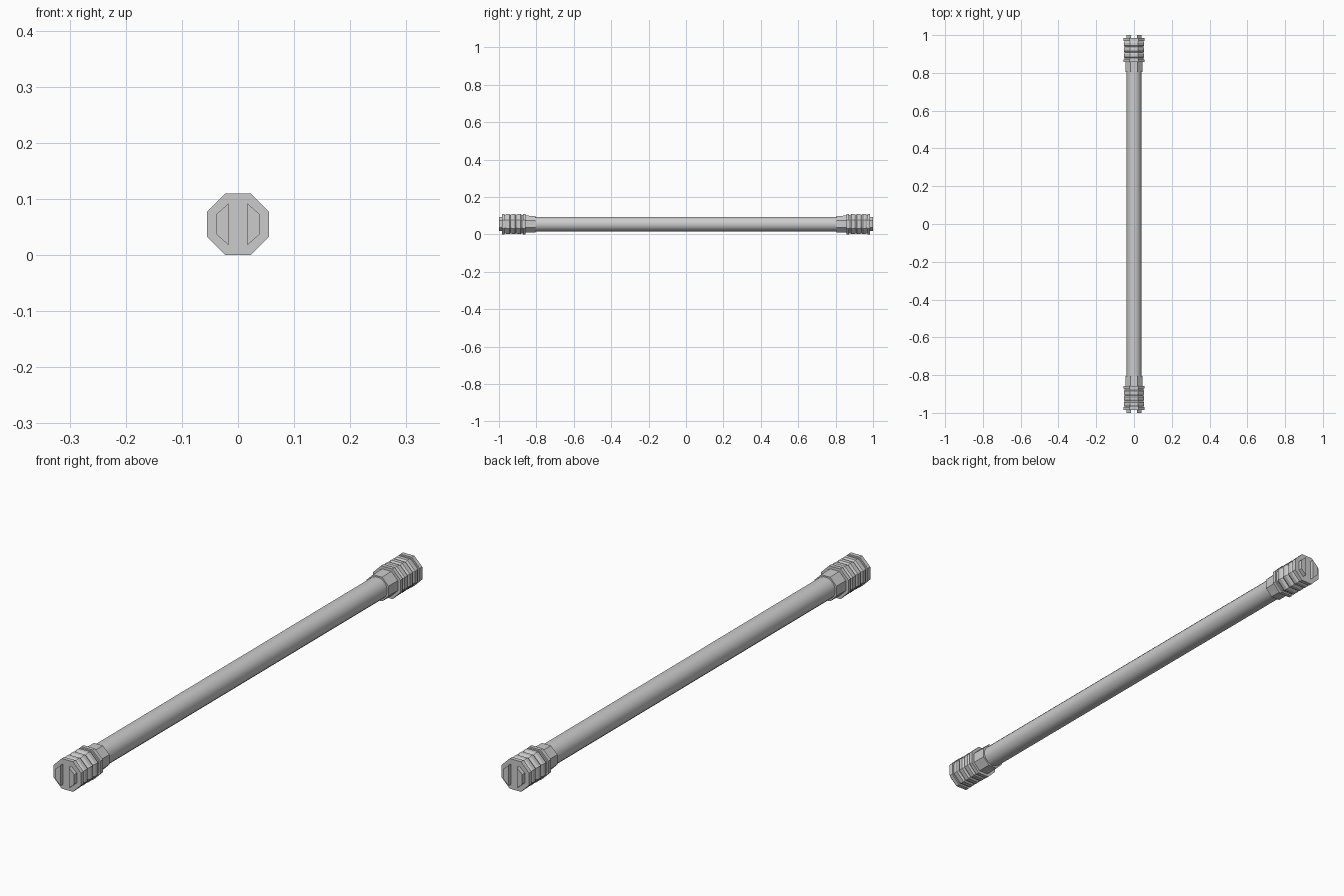
import bpy, bmesh, math

if "Cube" in bpy.data.objects:
    bpy.data.objects.remove(bpy.data.objects["Cube"])

ZC = 0.055  # height of the long axis


def finish(name, bm, mirror=()):
    bmesh.ops.recalc_face_normals(bm, faces=bm.faces)
    me = bpy.data.meshes.new(name)
    bm.to_mesh(me)
    bm.free()
    ob = bpy.data.objects.new(name, me)
    ob.location.z = ZC
    bpy.context.collection.objects.link(ob)
    if mirror:
        mod = ob.modifiers.new("Mirror", 'MIRROR')
        mod.use_axis = mirror
        mod.use_clip = False
        mod.use_mirror_merge = False
    return ob


def turned(name, profile, sides, mirror=()):
    """Spin (y, apothem) pairs around the y axis, flats on top and sides."""
    bm = bmesh.new()
    rings = []
    for y, ap in profile:
        r = ap / math.cos(math.pi / sides)
        angles = [2 * math.pi * (i + 0.5) / sides for i in range(sides)]
        rings.append([bm.verts.new((r * math.cos(a), y, r * math.sin(a))) for a in angles])
    for a, b in zip(rings, rings[1:]):
        for i in range(sides):
            j = (i + 1) % sides
            bm.faces.new((a[i], a[j], b[j], b[i]))
    bm.faces.new(rings[0])
    bm.faces.new(rings[-1])
    return finish(name, bm, mirror)


# long smooth pole
pole = turned("pole", [(-0.86, 0.039), (0.86, 0.039)], 16)
bpy.context.view_layer.objects.active = pole
pole.select_set(True)
bpy.ops.object.shade_smooth_by_angle(angle=math.radians(40))
pole.select_set(False)

both_ends = (False, True, False)

# octagonal sleeves gripping the pole
turned("sleeve", [(0.805, 0.044), (0.86, 0.045)], 8, both_ends)

# ribbed octagonal end caps: inner lip, three bevelled ribs, outer lip
cap = [(0.858, 0.055), (0.872, 0.055), (0.872, 0.049), (0.878, 0.049)]
for i in range(3):
    y = 0.878 + i * 0.03
    cap += [(y + 0.007, 0.054), (y + 0.021, 0.054), (y + 0.03, 0.049)]
cap += [(0.970, 0.049), (0.970, 0.055), (0.985, 0.055)]
turned("end_cap", cap, 8, both_ends)

# paired prongs on each end face
bm = bmesh.new()
outline = [(0.0165, -0.0375), (0.0385, -0.018), (0.0385, 0.018), (0.0165, 0.0375)]
base = bm.faces.new([bm.verts.new((x, 0.98, z)) for x, z in outline])
ext = bmesh.ops.extrude_face_region(bm, geom=[base], use_keep_orig=True)
bmesh.ops.translate(bm, vec=(0, 0.02, 0),
                    verts=[v for v in ext["geom"] if isinstance(v, bmesh.types.BMVert)])
finish("prongs", bm, (True, True, False))
